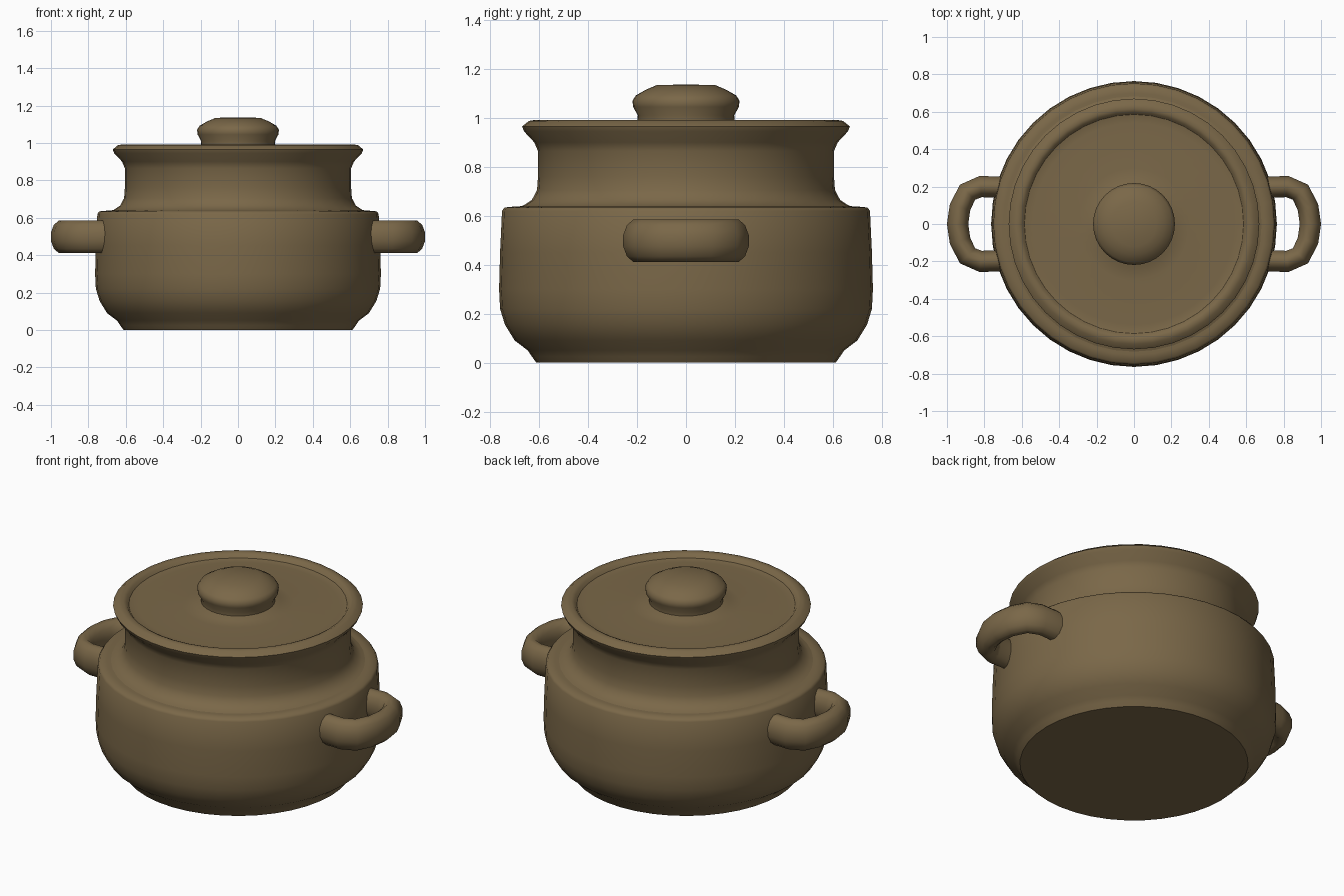
import bpy, bmesh, math
from mathutils import Vector

cube = bpy.data.objects.get("Cube")
if cube:
    bpy.data.objects.remove(cube, do_unlink=True)

# Single glazed clay colour
clay = bpy.data.materials.new("brown_clay")
clay.use_nodes = True
colour = (0.195, 0.137, 0.065, 1)
clay.diffuse_color = colour
bsdf = clay.node_tree.nodes["Principled BSDF"]
bsdf.inputs["Base Color"].default_value = colour
bsdf.inputs["Roughness"].default_value = 0.7


def finish(bm, name, angle=50):
    bmesh.ops.recalc_face_normals(bm, faces=bm.faces)
    mesh = bpy.data.meshes.new(name)
    bm.to_mesh(mesh)
    bm.free()
    mesh.materials.append(clay)
    obj = bpy.data.objects.new(name, mesh)
    bpy.context.collection.objects.link(obj)
    bpy.ops.object.select_all(action='DESELECT')
    obj.select_set(True)
    bpy.context.view_layer.objects.active = obj
    bpy.ops.object.shade_smooth_by_angle(angle=math.radians(angle))
    return obj


def lathe(name, profile, steps=40, angle=50):
    """Spin a (radius, height) profile around the z axis."""
    bm = bmesh.new()
    verts = [bm.verts.new((r, 0, z)) for r, z in profile]
    edges = [bm.edges.new(pair) for pair in zip(verts, verts[1:])]
    bmesh.ops.spin(bm, geom=verts + edges, cent=(0, 0, 0), axis=(0, 0, 1),
                   angle=math.tau, steps=steps)
    bmesh.ops.remove_doubles(bm, verts=bm.verts, dist=0.0005)
    return finish(bm, name, angle)


def handle(name, side):
    """Sweep an oval section along a flat loop."""
    half = [(0.66, 0.195), (0.82, 0.2), (0.89, 0.17), (0.93, 0.09)]
    path = half + [(0.943, 0)] + [(x, -y) for x, y in reversed(half)]
    points = [Vector((side * x, y, 0.498)) for x, y in path]
    bm = bmesh.new()
    rings = []
    for i, p in enumerate(points):
        a, b = points[max(i - 1, 0)], points[min(i + 1, len(points) - 1)]
        across = (b - a).normalized().cross(Vector((0, 0, 1)))
        ring = []
        for k in range(12):
            t = math.tau * (k + 0.5) / 12
            ring.append(bm.verts.new(p + across * 0.059 * math.cos(t)
                                     + Vector((0, 0, 0.09 * math.sin(t)))))
        rings.append(ring)
    for r1, r2 in zip(rings, rings[1:]):
        for k in range(12):
            j = (k + 1) % 12
            bm.faces.new((r1[k], r1[j], r2[j], r2[k]))
    bm.faces.new(rings[0])
    bm.faces.new(rings[-1])
    return finish(bm, name, 60)


# Rounded pot body with foot and shoulder
lathe("pot_body", [
    (0, 0), (0.612, 0), (0.63, 0.025), (0.647, 0.05), (0.70, 0.09),
    (0.74, 0.155), (0.76, 0.22), (0.764, 0.3), (0.76, 0.45), (0.752, 0.62),
    (0.742, 0.634), (0.70, 0.638), (0.6, 0.638)])

# Narrow neck flaring into the rim
lathe("pot_neck", [
    (0.70, 0.634), (0.665, 0.642), (0.63, 0.665), (0.609, 0.705), (0.605, 0.76),
    (0.605, 0.865), (0.62, 0.9), (0.662, 0.945), (0.67, 0.965),
    (0.642, 0.988), (0.615, 0.992), (0.598, 0.984), (0.58, 0.96)])

# Shallow recessed lid
lathe("lid", [(0.6, 0.972), (0.575, 0.965), (0.54, 0.964), (0.3, 0.97),
              (0.23, 0.975), (0.2, 0.99), (0, 0.99)])

# Knob
lathe("lid_knob", [
    (0.2, 0.975), (0.197, 1.01), (0.216, 1.045), (0.219, 1.07), (0.205, 1.092),
    (0.165, 1.115), (0.12, 1.134), (0, 1.137)], steps=32)

# Side handles
for side, label in ((1, "left"), (-1, "right")):
    handle(label + "_handle", side)
